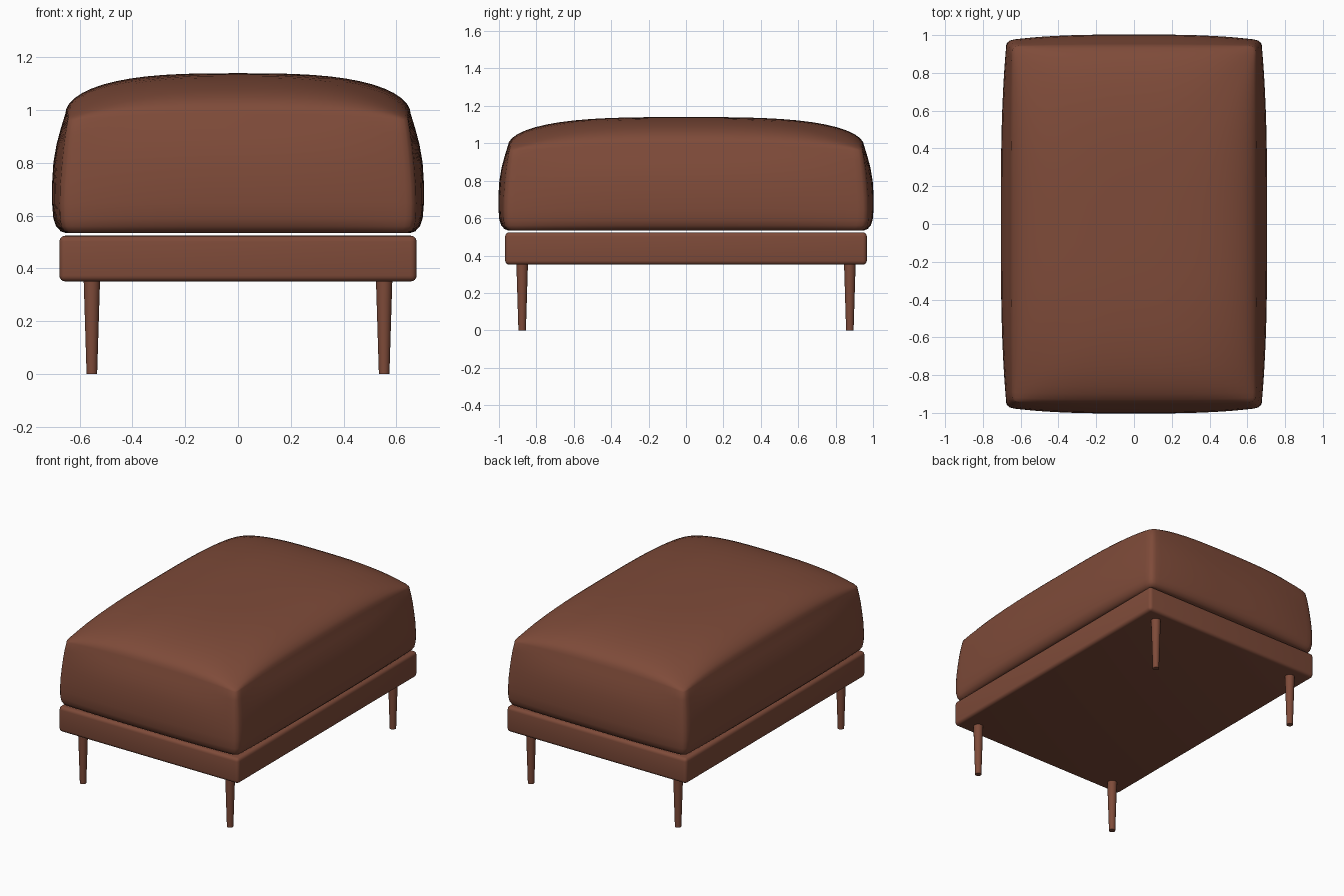
import bpy, bmesh, math

if "Cube" in bpy.data.objects:
    bpy.data.objects.remove(bpy.data.objects["Cube"])

brown = bpy.data.materials.new("brown leather")
brown.diffuse_color = (0.21, 0.07, 0.041, 1)
brown.use_nodes = True
brown.node_tree.nodes["Principled BSDF"].inputs["Base Color"].default_value = brown.diffuse_color


def finish(bm, name, angle):
    bmesh.ops.recalc_face_normals(bm, faces=bm.faces[:])
    me = bpy.data.meshes.new(name)
    bm.to_mesh(me)
    bm.free()
    ob = bpy.data.objects.new(name, me)
    bpy.context.collection.objects.link(ob)
    me.materials.append(brown)
    bpy.ops.object.select_all(action='DESELECT')
    ob.select_set(True)
    bpy.context.view_layer.objects.active = ob
    bpy.ops.object.shade_smooth_by_angle(angle=math.radians(angle))
    return ob


# Cushion: bulging walls lofted up to a seam, then a domed top
# levels: z, half width at corner, half width at middle of side
LEVELS = [(0.535, 0.645, 0.655), (0.541, 0.658, 0.672), (0.56, 0.668, 0.69),
          (0.59, 0.673, 0.70), (0.65, 0.674, 0.705), (0.72, 0.672, 0.705),
          (0.80, 0.666, 0.70), (0.87, 0.66, 0.688), (0.93, 0.653, 0.672),
          (0.985, 0.645, 0.655)]
N = 28
T = [math.sin(math.pi / 2 * (2 * i / N - 1)) for i in range(N + 1)]


def place(u, v, level):
    z, corner, mid = level
    bulge = mid - corner
    hx, hy, r = corner, corner + 0.298, 0.03
    x, y = abs(u) * hx, abs(v) * hy
    dx, dy = x - hx + r, y - hy + r
    if dx > 0 and dy > 0:                       # round the upright corners
        k = max(dx, dy) / math.hypot(dx, dy)
        x, y = hx - r + dx * k, hy - r + dy * k
    x += bulge * abs(u) * (1 - abs(v) ** 3)
    y += bulge * abs(v) * (1 - abs(u) ** 3)
    z -= 0.025 * max(0, (z - 0.6) / 0.385) * min(abs(u), abs(v)) ** 3
    return math.copysign(x, u), math.copysign(y, v), z


def dome(u, v):
    x, y, z = place(u, v, LEVELS[-1])
    f = max(0, 1 - abs(u) ** 3) * max(0, 1 - abs(v) ** 3.3)
    return x, y, z + 0.155 * math.sqrt(f)


bm = bmesh.new()
rim = ([(i, 0) for i in range(N)] + [(N, j) for j in range(N)] +
       [(i, N) for i in range(N, 0, -1)] + [(0, j) for j in range(N, 0, -1)])
top = {(i, j): bm.verts.new(dome(T[i], T[j]))
       for i in range(N + 1) for j in range(N + 1)}
for i in range(N):
    for j in range(N):
        bm.faces.new([top[i, j], top[i + 1, j], top[i + 1, j + 1], top[i, j + 1]])
rings = [[bm.verts.new(place(T[i], T[j], lv)) for i, j in rim] for lv in LEVELS[:-1]]
rings.append([top[k] for k in rim])
for a, b in zip(rings, rings[1:]):
    for k in range(len(rim)):
        n = (k + 1) % len(rim)
        bm.faces.new([a[k], a[n], b[n], b[k]])
bm.faces.new(rings[0])
finish(bm, "cushion", 40)

# Base frame: rounded slab
bm = bmesh.new()
bmesh.ops.create_cube(bm, size=1)
for v in bm.verts:
    v.co = (v.co.x * 1.354, v.co.y * 1.934, 0.4375 + v.co.z * 0.173)
bmesh.ops.bevel(bm, geom=bm.edges[:], offset=0.022, segments=4, profile=0.5,
                affect='EDGES')
finish(bm, "base_frame", 40)

# Four tapered round legs
for sx, side in ((-1, "left"), (1, "right")):
    for sy, end in ((-1, "front"), (1, "back")):
        bm = bmesh.new()
        bmesh.ops.create_cone(bm, cap_ends=True, segments=24, radius1=0.02,
                              radius2=0.031, depth=0.355)
        bmesh.ops.translate(bm, verts=bm.verts[:],
                            vec=(sx * 0.554, sy * 0.876, 0.1775))
        finish(bm, f"{end}_{side}_leg", 40)
